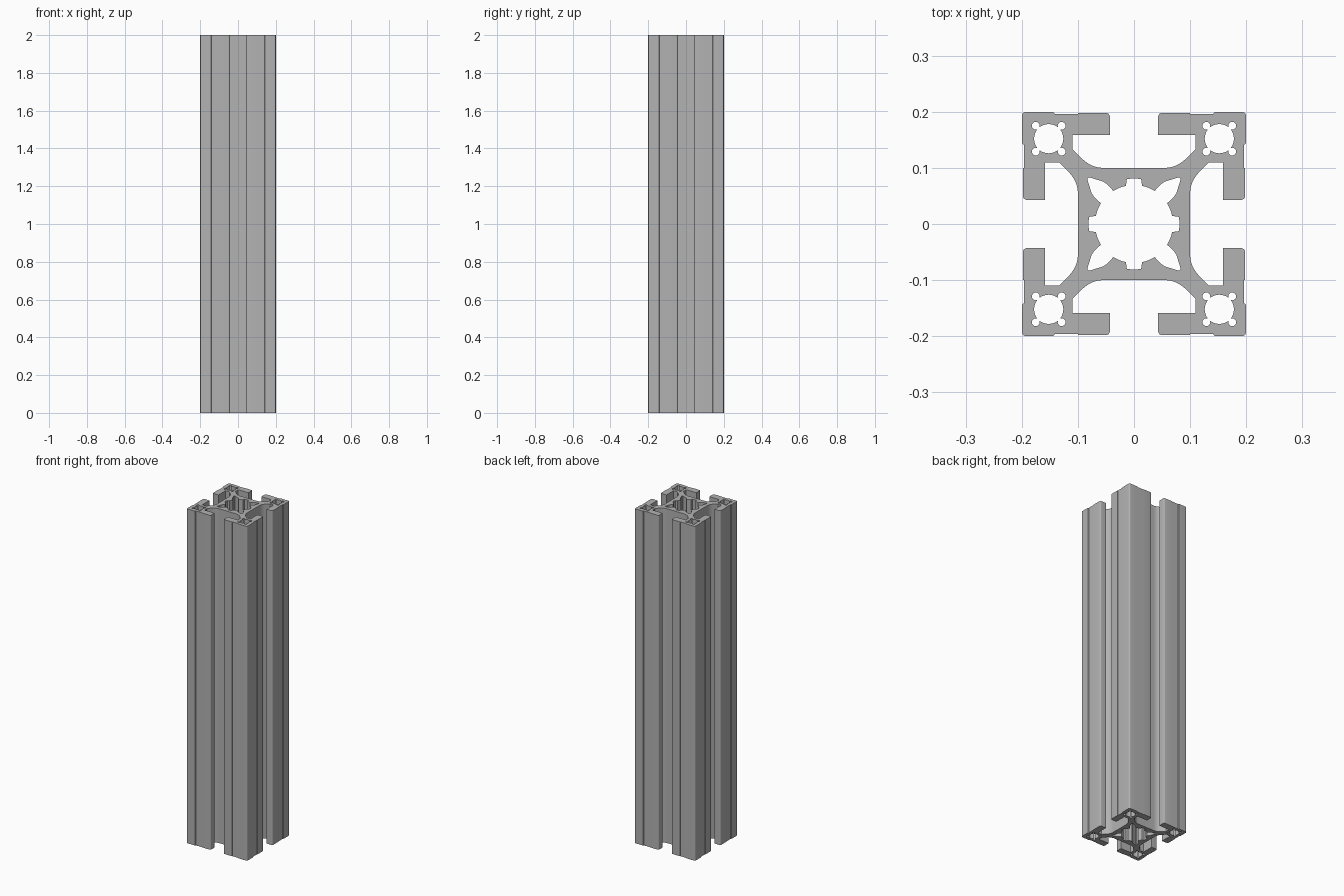
import bpy, bmesh
from math import sin, cos, radians, pi, sqrt

if "Cube" in bpy.data.objects:
    bpy.data.objects.remove(bpy.data.objects["Cube"], do_unlink=True)


def arc(cx, cy, r, start, end, n):
    """Points along a circular arc, angles in degrees."""
    return [(cx + r * cos(radians(start + (end - start) * i / n)),
             cy + r * sin(radians(start + (end - start) * i / n)))
            for i in range(n + 1)]


def eightfold(octant):
    """Mirror an eighth across the diagonal, then turn it four times."""
    quarter = octant + [(y, x) for x, y in reversed(octant)]
    loop = []
    for _ in range(4):
        loop += quarter
        quarter = [(y, -x) for x, y in quarter]
    # drop points that coincide on the symmetry lines
    return [p for i, p in enumerate(loop)
            if abs(p[0] - loop[i - 1][0]) + abs(p[1] - loop[i - 1][1]) > 1e-5]


# Outer outline: web, slot, lip, shallow groove, rounded corner
r = 0.0533
outer = eightfold(
    arc(0.054, 0.1 + r, r, -90, -45, 8)
    + [(0.11, 0.134), (0.11, 0.159), (0.043, 0.159), (0.043, 0.191)]
    + arc(0.05, 0.191, 0.007, 180, 90, 4)
    + [(0.1, 0.198), (0.1, 0.196), (0.141, 0.196), (0.144, 0.2)]
    + arc(0.192, 0.192, 0.008, 90, 45, 3))

# Central bore: round, with axis notches and diagonal spikes
bore = eightfold(
    arc(0, 0, 0.081, 90, 81, 3)
    + arc(0, 0, 0.0695, 78, 58, 4)
    + [(0.048, 0.071), (0.055, 0.0755), (0.066, 0.079), (0.079, 0.083), (0.082, 0.082)])

# Corner channel: round, with four lobes
channel = eightfold(
    arc(0, 0, 0.026, 90, 62, 4)
    + arc(0.023, 0.023, 0.007, 200, 45, 7))

# Flat filled section extruded to full length
curve = bpy.data.curves.new("section", 'CURVE')
curve.dimensions = '2D'
curve.fill_mode = 'BOTH'
curve.extrude = 1.0
loops = [outer, bore] + [[(x + sx * 0.152, y + sy * 0.152) for x, y in channel]
                         for sx in (-1, 1) for sy in (-1, 1)]
for loop in loops:
    spline = curve.splines.new('POLY')
    spline.points.add(len(loop) - 1)
    for point, (x, y) in zip(spline.points, loop):
        point.co = (x, y, 0, 1)
    spline.use_cyclic_u = True

helper = bpy.data.objects.new("section_helper", curve)
bpy.context.collection.objects.link(helper)
bpy.context.view_layer.update()
graph = bpy.context.evaluated_depsgraph_get()
mesh = bpy.data.meshes.new_from_object(helper.evaluated_get(graph))
bpy.data.objects.remove(helper, do_unlink=True)

bm = bmesh.new()
bm.from_mesh(mesh)
bmesh.ops.remove_doubles(bm, verts=bm.verts, dist=1e-5)
bmesh.ops.translate(bm, verts=bm.verts, vec=(0, 0, 1))
bmesh.ops.recalc_face_normals(bm, faces=bm.faces)
bm.to_mesh(mesh)
bm.free()

# Bare aluminium
metal = bpy.data.materials.new("aluminium grey")
metal.use_nodes = True
colour = (0.45, 0.45, 0.45, 1)
metal.diffuse_color = colour
metal.node_tree.nodes["Principled BSDF"].inputs["Base Color"].default_value = colour
mesh.materials.clear()
mesh.materials.append(metal)

rail = bpy.data.objects.new("slotted_rail", mesh)
bpy.context.collection.objects.link(rail)
bpy.ops.object.select_all(action='DESELECT')
rail.select_set(True)
bpy.context.view_layer.objects.active = rail
bpy.ops.object.shade_smooth_by_angle(angle=radians(30))
